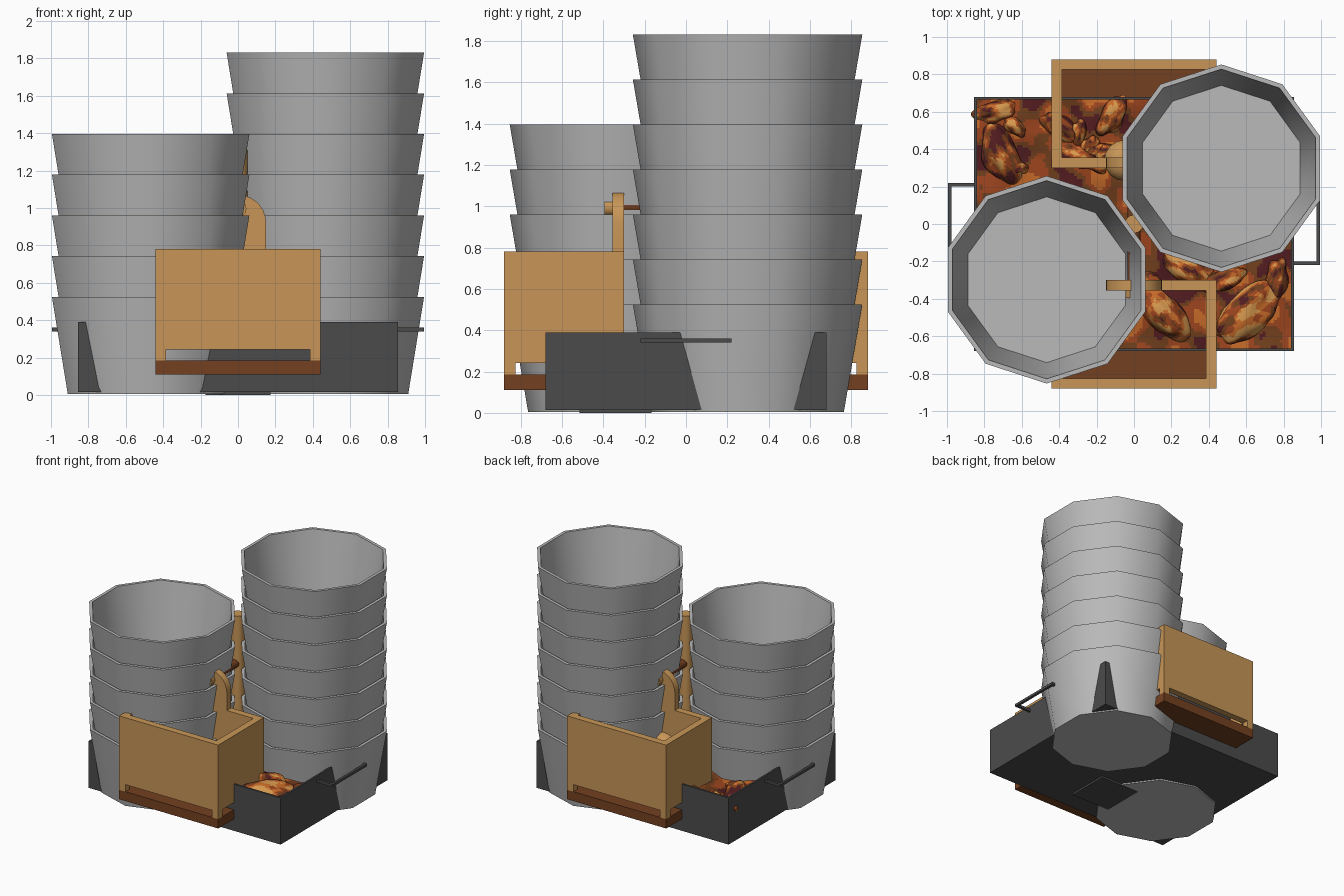
import bpy, bmesh, math, random
from mathutils import Vector, Matrix, noise

if "Cube" in bpy.data.objects:
    bpy.data.objects.remove(bpy.data.objects["Cube"])

random.seed(4)

def srgb(r, g, b):
    return [((c / 255 + 0.055) / 1.055) ** 2.4 for c in (r, g, b)] + [1]

def mat(name, *rgb):
    m = bpy.data.materials.new(name)
    m.diffuse_color = srgb(*rgb)
    m.use_nodes = True
    m.node_tree.nodes["Principled BSDF"].inputs["Base Color"].default_value = m.diffuse_color
    return m

METAL = mat("light_metal", 186, 186, 186)
IRON = mat("dark_iron", 75, 75, 75)
WOOD = mat("pale_wood", 200, 150, 87)
BROWN = mat("dark_wood", 116, 64, 33)
FOOD = [mat("maroon_sauce", 82, 28, 32), mat("brown_crust", 112, 62, 28),
        mat("rust_crust", 156, 68, 30), mat("orange_crust", 198, 106, 40),
        mat("golden_crust", 214, 152, 78)]

def finish(name, bm, mats, smooth=None):
    me = bpy.data.meshes.new(name)
    bm.to_mesh(me)
    bm.free()
    for m in mats:
        me.materials.append(m)
    if smooth:
        me.polygons.foreach_set("use_smooth", [True] * len(me.polygons))
        me.set_sharp_from_angle(angle=math.radians(smooth))
    ob = bpy.data.objects.new(name, me)
    bpy.context.collection.objects.link(ob)
    return ob

def add_box(bm, x0, x1, y0, y1, z0, z1):
    m = Matrix.Translation(((x0 + x1) / 2, (y0 + y1) / 2, (z0 + z1) / 2)) \
        @ Matrix.Diagonal((x1 - x0, y1 - y0, z1 - z0, 1))
    bmesh.ops.create_cube(bm, size=1, matrix=m)

def boxes(name, material, *dims):
    bm = bmesh.new()
    for d in dims:
        add_box(bm, *d)
    return finish(name, bm, [material])

def cylinder(name, material, p, q, r, n=12):
    p, q = Vector(p), Vector(q)
    d = q - p
    m = Matrix.Translation((p + q) / 2) @ d.to_track_quat('Z', 'Y').to_matrix().to_4x4()
    bm = bmesh.new()
    bmesh.ops.create_cone(bm, cap_ends=True, segments=n, radius1=r, radius2=r,
                          depth=d.length, matrix=m)
    return finish(name, bm, [material], 40)

# nested ten-sided cups
def cup(name, cx, cy, z):
    prof = [(0.466, 0), (0.555, 0.52), (0.53, 0.52), (0.443, 0.015)]
    bm = bmesh.new()
    rings = [[bm.verts.new((cx + r * math.sin(i * math.pi / 5),
                            cy + r * math.cos(i * math.pi / 5), z + h))
              for i in range(10)] for r, h in prof]
    for a, b in zip(rings, rings[1:]):
        for i in range(10):
            j = (i + 1) % 10
            bm.faces.new((a[i], a[j], b[j], b[i]))
    bm.faces.new(rings[0])
    bm.faces.new(rings[-1])
    bmesh.ops.recalc_face_normals(bm, faces=bm.faces)
    finish(name, bm, [METAL], 40)

for side, s, count in (("tall", 1, 7), ("short", -1, 5)):
    for k in range(count):
        cup(f"{side}_stack_cup_{k + 1}", s * 0.467, s * 0.298, 0.005 + k * 0.2175)

# tray with a raised foot plate and loop handles
X, Y, T = 0.855, 0.68, 0.015
boxes("tray", IRON, (-X, X, -Y, Y, 0.015, 0.03),
      (-X, X, -Y, -Y + T, 0.03, 0.39), (-X, X, Y - T, Y, 0.03, 0.39),
      (-X, -X + T, -Y + T, Y - T, 0.03, 0.39), (X - T, X, -Y + T, Y - T, 0.03, 0.39))
boxes("tray_foot", IRON, (-0.175, 0.175, -0.515, -0.167, 0, 0.02))
for side, s in (("right", 1), ("left", -1)):
    a, b = sorted((s * 0.85, s * 0.995))
    c, d = sorted((s * 0.975, s * 0.995))
    boxes(side + "_handle", IRON, (a, b, -0.22, -0.20, 0.34, 0.36),
          (a, b, 0.20, 0.22, 0.34, 0.36), (c, d, -0.20, 0.20, 0.34, 0.36))

# wooden boxes with a slotted foot, base board and arched post
W, P = 0.44, 0.055
def crate(name, turn):
    y0, y1 = -0.88, -0.30
    parts = [boxes(name + "_base", BROWN, (-W, W, y0, y1, 0.11, 0.185))]
    walls = [(-W, W, y0, y0 + P, 0.242, 0.78), (-W, W, y1 - P, y1, 0.242, 0.78),
             (-W, -W + P, y0 + P, y1 - P, 0.242, 0.78),
             (W - P, W, y0 + P, y1 - P, 0.242, 0.78)]
    legs = [(x, x + P, y, y + P, 0.185, 0.242) for x in (-W, W - P) for y in (y0, y1 - P)]
    parts.append(boxes(name + "_walls", WOOD, *walls, *legs))
    bm = bmesh.new()
    pts = [(-0.15, 0.77), (0.15, 0.77)] + [
        (0.15 * math.cos(i * math.pi / 14), 0.92 + 0.15 * math.sin(i * math.pi / 14))
        for i in range(15)]
    f = bm.faces.new([bm.verts.new((x, y1 - P, z)) for x, z in pts])
    ext = bmesh.ops.extrude_face_region(bm, geom=[f])
    bmesh.ops.translate(bm, vec=(0, P, 0),
                        verts=[v for v in ext["geom"] if isinstance(v, bmesh.types.BMVert)])
    bmesh.ops.recalc_face_normals(bm, faces=bm.faces)
    parts.append(finish(name + "_arched_post", bm, [WOOD], 30))
    parts.append(cylinder(name + "_axle_cap", WOOD, (0, -0.395, 0.995), (0, -0.35, 0.995), 0.045))
    for ob in parts:
        ob.rotation_euler.z = turn

crate("front_box", 0)
crate("back_box", math.pi)
cylinder("axle", BROWN, (0, -0.36, 1.0), (0, 0.36, 1.0), 0.035)
cylinder("centre_pole", WOOD, (0, 0, 0.3), (0, 0, 1.385), 0.05)

# colour bands for the food, chosen by noise
def tone(p, freq, shift):
    n = noise.noise(p * freq) + 0.4 * noise.noise(p * freq * 2.3) + shift
    return max(0, min(4, int(2 + n * 4.2)))

# sauce surface filling the tray
bm = bmesh.new()
bmesh.ops.create_grid(bm, x_segments=110, y_segments=88, size=1,
                      matrix=Matrix.Translation((0, 0, 0.27)) @ Matrix.Diagonal((X - T, Y - T, 1, 1)))
for f in bm.faces:
    f.material_index = min(3, tone(f.calc_center_median() + Vector((3, 1, 7)), 5.5, 0.02))
for v in bm.verts:
    v.co.z += 0.025 * noise.noise(v.co * 6)
finish("food_surface", bm, FOOD, 60)

# fried pieces: lumpy ellipsoids
def piece(name, x, y, z, size, turn, shift):
    bm = bmesh.new()
    bmesh.ops.create_icosphere(bm, subdivisions=4, radius=1)
    seed = Vector((x * 9, y * 7, z * 5))
    m = Matrix.Translation((x, y, z)) @ Matrix.Rotation(math.radians(turn), 4, 'Z') \
        @ Matrix.Diagonal((*size, 1))
    for v in bm.verts:
        v.co *= 1 + 0.28 * noise.noise(v.co * 1.3 + seed)
    for f in bm.faces:
        f.material_index = tone(f.calc_center_median() + seed, 1.6, shift)
    bmesh.ops.transform(bm, matrix=m, verts=bm.verts)
    finish(name, bm, FOOD, 60)

big = [(-0.71, 0.37, 0.27, (0.17, 0.09, 0.07), 110, 0.05),
       (-0.40, 0.52, 0.27, (0.12, 0.06, 0.06), -30, 0.1),
       (-0.30, 0.36, 0.27, (0.13, 0.06, 0.06), -15, 0.1),
       (-0.74, 0.60, 0.26, (0.12, 0.06, 0.06), 10, 0.2),
       (-0.12, 0.58, 0.27, (0.12, 0.07, 0.06), 60, 0.1),
       (0.16, -0.48, 0.29, (0.18, 0.09, 0.08), -50, 0.3),
       (0.60, -0.48, 0.29, (0.20, 0.11, 0.08), 40, 0.3),
       (0.28, -0.24, 0.28, (0.15, 0.07, 0.07), -35, 0.25),
       (0.48, -0.30, 0.28, (0.13, 0.06, 0.07), 20, 0.15),
       (0.76, -0.30, 0.27, (0.12, 0.06, 0.06), 80, 0.05)]
for i, b in enumerate(big):
    piece(f"fried_piece_{i + 1}", *b)
for i in range(12):
    s = random.choice((-1, 1))
    piece(f"fried_scrap_{i + 1}", s * random.uniform(0.1, 0.75), -s * random.uniform(0.2, 0.6), 0.27,
          (0.07, 0.04, 0.05), random.uniform(0, 180), 0.1)

# rounded wooden knob at the back post
bm = bmesh.new()
bmesh.ops.create_uvsphere(bm, u_segments=16, v_segments=10, radius=1,
                          matrix=Matrix.Translation((-0.05, 0.34, 0.5)) @ Matrix.Diagonal((0.11, 0.11, 0.08, 1)))
finish("back_knob", bm, [WOOD], 60)
